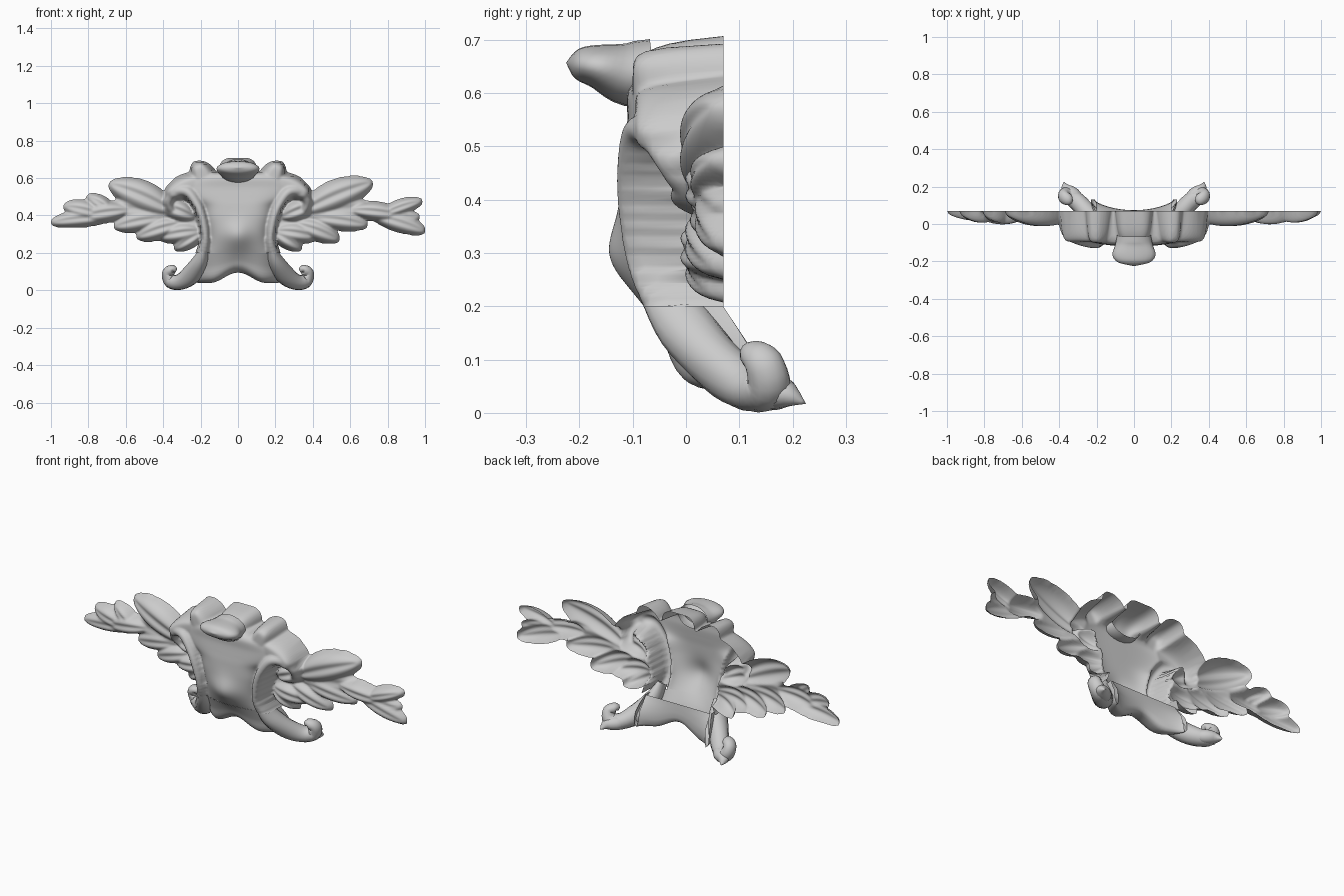
import bpy, bmesh, math
from mathutils import Vector

if "Cube" in bpy.data.objects:
    bpy.data.objects.remove(bpy.data.objects["Cube"])

BACK = 0.07  # wall plane behind the relief


def spline(keys, n):
    """Catmull-Rom interpolation of tuples, n steps per span."""
    out = []
    for i in range(len(keys) - 1):
        p0, p1 = keys[max(i - 1, 0)], keys[i]
        p2, p3 = keys[i + 1], keys[min(i + 2, len(keys) - 1)]
        for k in range(n):
            t = k / n
            out.append(tuple(
                0.5 * (2 * b + (c - a) * t + (2 * a - 5 * b + 4 * c - d) * t * t
                       + (3 * b - a - 3 * c + d) * t ** 3)
                for a, b, c, d in zip(p0, p1, p2, p3)))
    out.append(tuple(keys[-1]))
    return out


def finish(name, bm, sheet, mirror=False):
    bmesh.ops.recalc_face_normals(bm, faces=bm.faces)
    if sheet and sum(f.normal.y * f.calc_area() for f in bm.faces) > 0:
        bmesh.ops.reverse_faces(bm, faces=bm.faces)
    for f in bm.faces:
        f.smooth = True
    me = bpy.data.meshes.new(name)
    bm.to_mesh(me)
    bm.free()
    ob = bpy.data.objects.new(name, me)
    bpy.context.collection.objects.link(ob)
    if mirror:
        ob.modifiers.new("mirror", 'MIRROR').use_axis[0] = True


def skin(name, rows, closed=False, mirror=False):
    """Smooth surface through equal-length rows of points."""
    bm = bmesh.new()
    vs = [[bm.verts.new(p) for p in r] for r in rows]
    m = len(rows[0])
    for a, b in zip(vs, vs[1:]):
        for j in range(m if closed else m - 1):
            k = (j + 1) % m
            bm.faces.new((a[j], a[k], b[k], b[j]))
    bmesh.ops.remove_doubles(bm, verts=bm.verts, dist=0.0004)
    finish(name, bm, not closed, mirror)


def tube(name, keys, ref, n=4, sides=14, mirror=False):
    """Sweep of an ellipse; keys are (x, y, z, radius across, radius along ref)."""
    pts = spline(keys, n)
    rows = []
    for i, p in enumerate(pts):
        c = Vector(p[:3])
        t = (Vector(pts[min(i + 1, len(pts) - 1)][:3]) - Vector(pts[max(i - 1, 0)][:3])).normalized()
        a = t.cross(Vector(ref)).normalized()
        b = a.cross(t)
        ra, rb = max(p[3], 0), max(p[4], 0)
        rows.append([c + a * ra * math.cos(q) + b * rb * math.sin(q)
                     for q in (2 * math.pi * k / sides for k in range(sides))])
    skin(name, rows, True, mirror)


def leaf_height(x, z, x0, z0, x1, z1, w, h, boxy=False):
    """Height above the wall of a domed leaf with a midrib groove."""
    dx, dz = x1 - x0, z1 - z0
    L = math.hypot(dx, dz)
    u = ((x - x0) * dx + (z - z0) * dz) / L ** 2
    if not 0 < u < 1:
        return 0
    off = (-(x - x0) * dz + (z - z0) * dx) / L
    v = (off - 0.024 * L * math.sin(math.pi * u)) / (w * math.sin(math.pi * u) ** 0.5 + 1e-6)
    if abs(v) >= 1:
        return 0
    if boxy:
        return h * (1 - v ** 4) ** 0.5 * (1 - abs(2 * u - 1) ** 8) ** 0.5
    dome = math.sqrt(1 - v * v) - 0.2 * math.exp(-(v / 0.25) ** 2)
    return h * dome * math.sin(math.pi * (0.12 + 0.85 * u)) ** 0.6


def boss(x, z):
    return 0.035 * math.exp(-(x / 0.07) ** 2 - ((z - 0.29) / 0.075) ** 2)


# Upper shield profile: (z, half width, front y)
upper = spline([(0.17, 0.225, -0.055), (0.23, 0.195, -0.085), (0.30, 0.185, -0.11),
                (0.38, 0.205, -0.12), (0.45, 0.235, -0.12), (0.50, 0.33, -0.115),
                (0.55, 0.37, -0.11), (0.60, 0.33, -0.11), (0.63, 0.25, -0.09)], 6)


def shield_height(x, z):
    for a, b in zip(upper, upper[1:]):
        if a[0] <= z < b[0]:
            t = (z - a[0]) / (b[0] - a[0])
            hw = a[1] + (b[1] - a[1]) * t
            yf = a[2] + (b[2] - a[2]) * t
            s = abs(x) / hw
            return (BACK - yf) * (1 - s ** 4) ** 0.5 + boss(x, z) if s < 1 else 0
    return 0


# C-shaped scroll rim: (x, z, front y, radius)
rim = spline([(0.325, 0.435, -0.01, 0.015), (0.355, 0.43, -0.03, 0.022), (0.370, 0.475, -0.06, 0.026),
              (0.335, 0.525, -0.095, 0.03), (0.27, 0.525, -0.12, 0.03), (0.215, 0.45, -0.13, 0.028),
              (0.185, 0.36, -0.125, 0.026), (0.175, 0.26, -0.105, 0.026), (0.20, 0.16, -0.055, 0.04)], 6)

# Leaves: (base x, base z, tip x, tip z, half width, height)
shared = [(0.15, 0.50, 0.225, 0.69, 0.07, 0.17, True), (0.17, 0.60, 0.39, 0.50, 0.062, 0.165, True),
          (0.20, 0.32, 0.42, 0.285, 0.055, 0.09), (0.19, 0.31, 0.34, 0.22, 0.045, 0.08),
          (0.23, 0.39, 0.42, 0.46, 0.06, 0.11), (0.16, 0.36, 0.46, 0.38, 0.11, 0.055)]
right = [(0.34, 0.42, 0.715, 0.578, 0.08, 0.09), (0.30, 0.36, 0.54, 0.27, 0.055, 0.08),
         (0.40, 0.39, 0.69, 0.35, 0.055, 0.07), (0.34, 0.41, 0.70, 0.44, 0.085, 0.06),
         (0.60, 0.43, 0.88, 0.40, 0.05, 0.08), (0.72, 0.40, 1.0, 0.315, 0.05, 0.06),
         (0.76, 0.40, 0.985, 0.48, 0.04, 0.07), (0.76, 0.39, 0.97, 0.39, 0.04, 0.05)]
left = [(0.34, 0.42, 0.685, 0.57, 0.08, 0.09), (0.30, 0.36, 0.54, 0.285, 0.055, 0.08),
        (0.40, 0.39, 0.66, 0.34, 0.055, 0.07), (0.34, 0.41, 0.68, 0.44, 0.085, 0.06),
        (0.58, 0.43, 0.85, 0.39, 0.055, 0.08), (0.68, 0.39, 1.0, 0.363, 0.045, 0.06),
        (0.66, 0.41, 0.805, 0.505, 0.04, 0.07), (0.72, 0.40, 0.93, 0.45, 0.05, 0.07)]


def relief_height(x, z):
    ax = abs(x)
    h = shield_height(x, z)
    # root of the crown
    q = (x / 0.10) ** 4 + abs((z - 0.61) / 0.095) ** 3
    if q < 1:
        h = max(h, 0.18 * (1 - q) ** 0.5)
    if ax > 0.04:
        for s in shared + (right if x > 0 else left):
            h = max(h, leaf_height(ax, z, *s))
    if 0.12 < ax < 0.43:
        for rx, rz, ry, r in rim:
            q = ((ax - rx) ** 2 + (z - rz) ** 2) / (r * r)
            if q < 1:
                h = max(h, BACK - ry - 0.04 * (1 - math.sqrt(1 - q)))
    return h


# Hollow relief: shield, rims and garlands joined in one carved skin
NX, NZ, Z0 = 140, 75, 0.2
STEP = 1 / NX
bm = bmesh.new()
grid, inside = {}, set()
for i in range(-NX, NX + 1):
    for k in range(NZ):
        x, z = i * STEP, Z0 + k * STEP
        h = relief_height(x, z)
        v = grid[i, k] = bm.verts.new((x, BACK - h, z))
        if h > 0:
            inside.add(v)
for i in range(-NX, NX):
    for k in range(NZ - 1):
        q = [grid[i, k], grid[i + 1, k], grid[i + 1, k + 1], grid[i, k + 1]]
        if any(v in inside for v in q):
            bm.faces.new(q)
bmesh.ops.delete(bm, geom=[v for v in bm.verts if not v.link_faces], context='VERTS')
free = [v for v in bm.verts if v.co.z > Z0 + 0.001]
edge = [v for v in free if v.is_boundary]
# even out the stair-stepped outline, keeping it on the wall plane
for _ in range(5):
    new = {v: sum((e.other_vert(v).co for e in v.link_edges if e.is_boundary), Vector())
           / sum(e.is_boundary for e in v.link_edges) for v in edge}
    for v, c in new.items():
        v.co = v.co.lerp(c, 0.5)
        v.co.y = BACK
bulk = [v for v in free if not v.is_boundary]
for _ in range(2):
    bmesh.ops.smooth_vert(bm, verts=bulk, factor=0.4, use_axis_x=True, use_axis_y=True, use_axis_z=True)
finish("carved_relief", bm, True)

# Shield foot: (z, half width, front y, back y, drop at the sides), folded under and up behind
foot = [(0.20, 0.205, -0.072, 0.07, 0.0), (0.16, 0.225, -0.05, 0.08, 0.025),
        (0.125, 0.23, -0.03, 0.09, 0.055), (0.10, 0.22, 0.01, 0.09, 0.055),
        (0.105, 0.21, 0.07, 0.09, 0.05), (0.20, 0.20, 0.068, 0.07, 0.0)]
rows = []
for z, hw, yf, yb, drop in spline(foot, 4):
    row = []
    for j in range(33):
        t = math.sin(math.pi / 2 * (j / 16 - 1))
        x = hw * t
        y = yb - (yb - yf) * max(1 - abs(t) ** 4, 0) ** 0.5
        y += 0.04 * t * t * min(1, (0.2 - z) / 0.05) - (boss(x, z) if yf < 0 else 0)
        row.append((x, y, z - drop * math.sin(min(1, abs(x) / 0.15) * math.pi / 2) ** 2))
    rows.append(row)
skin("shield_foot", rows)

# Curled feet flowing out of the rims
tube("curled_foot", [
    (0.178, -0.045, 0.23, 0.02, 0.045), (0.20, 0.0, 0.16, 0.042, 0.055),
    (0.25, 0.065, 0.085, 0.052, 0.05), (0.31, 0.125, 0.045, 0.043, 0.048),
    (0.36, 0.155, 0.05, 0.038, 0.042), (0.375, 0.145, 0.095, 0.03, 0.036),
    (0.345, 0.125, 0.11, 0.024, 0.028), (0.335, 0.12, 0.095, 0.0, 0.0)], (0, 1, 0), mirror=True)

# Pointed tail behind each foot
tube("foot_tail", [
    (0.27, 0.10, 0.05, 0.0, 0.0), (0.31, 0.145, 0.042, 0.035, 0.034),
    (0.36, 0.185, 0.036, 0.032, 0.028), (0.375, 0.225, 0.017, 0.0, 0.0)],
    (0, 0, 1), mirror=True)

# Crown: scalloped lip jutting forward at the top
tube("crown_lip", [
    (0, -0.06, 0.64, 0.09, 0.062), (0, -0.11, 0.636, 0.10, 0.06),
    (0, -0.165, 0.65, 0.115, 0.042), (0, -0.205, 0.655, 0.085, 0.028),
    (0, -0.225, 0.657, 0.0, 0.0)], (0, 0, 1), sides=20)
